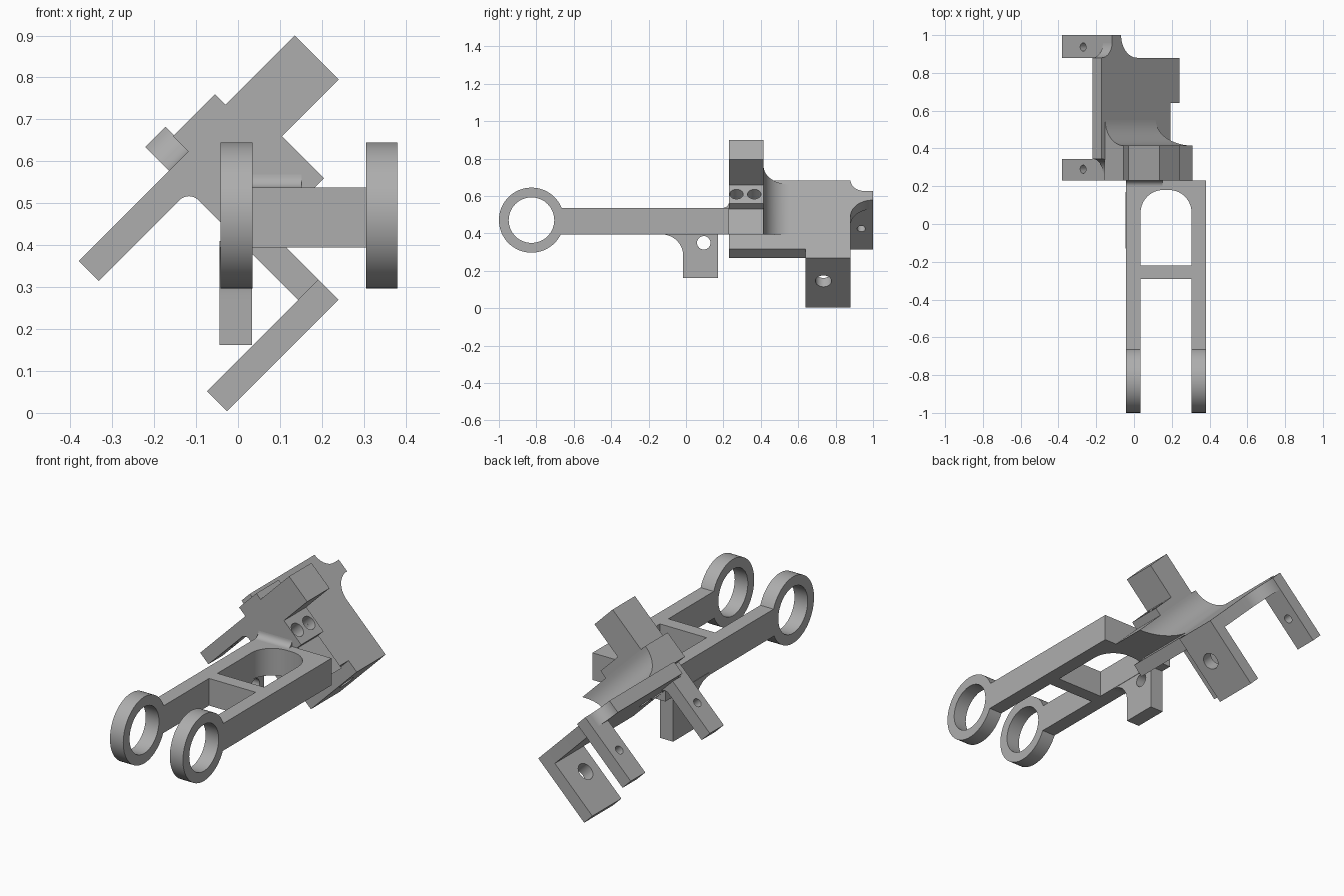
import bpy, bmesh
from math import cos, sin, radians, sqrt

cube = bpy.data.objects.get("Cube")
if cube:
    bpy.data.objects.remove(cube, do_unlink=True)

K = sqrt(2)
grey = bpy.data.materials.new("plain grey")
grey.use_nodes = True
COLOUR = (0.42, 0.42, 0.42, 1)
grey.diffuse_color = COLOUR
grey.node_tree.nodes["Principled BSDF"].inputs["Base Color"].default_value = COLOUR
parts = []


def arc(ca, cb, r, start, end, n=14, ka=1, kb=1):
    """Points on an arc; ka and kb stretch for the tilted axes."""
    steps = [radians(start + (end - start) * i / n) for i in range(n + 1)]
    return [(ca + r * ka * cos(t), cb + r * kb * sin(t)) for t in steps]


def prism(name, points, place, lo, hi, keep=True):
    """Extrude a profile from lo to hi; place turns (a, b, t) into x, y, z."""
    bm = bmesh.new()
    ends = [[bm.verts.new(place(a, b, t)) for a, b in points] for t in (lo, hi)]
    for loop in ends:
        bm.faces.new(loop)
    n = len(points)
    for i in range(n):
        j = (i + 1) % n
        bm.faces.new((ends[0][i], ends[0][j], ends[1][j], ends[1][i]))
    bmesh.ops.recalc_face_normals(bm, faces=bm.faces)
    mesh = bpy.data.meshes.new(name)
    bm.to_mesh(mesh)
    bm.free()
    mesh.materials.append(grey)
    obj = bpy.data.objects.new(name, mesh)
    bpy.context.collection.objects.link(obj)
    if keep:
        parts.append(obj)
    return obj


def drill(obj, ca, cb, r, place, lo, hi, k=1):
    """Cut a round hole."""
    circle = arc(ca, cb, r, 0, 360, 32, k)[:-1]
    cutter = prism("cutter", circle, place, lo, hi, keep=False)
    cutter.hide_render = True
    mod = obj.modifiers.new("hole", "BOOLEAN")
    mod.operation, mod.solver, mod.object = "DIFFERENCE", "EXACT", cutter
    bpy.context.view_layer.objects.active = obj
    bpy.ops.object.modifier_apply(modifier=mod.name)
    bpy.data.objects.remove(cutter, do_unlink=True)


def rect(a0, b0, a1, b1):
    return [(a0, b0), (a1, b0), (a1, b1), (a0, b1)]


def tilt(s, d, y):
    """Bracket axes: s = x + z, d = x - z."""
    return ((s + d) / 2, y, (s - d) / 2)


def along_x(y, z, x):
    return (x, y, z)


def along_z(x, y, z):
    return (x, y, z)


def along_s(d, y, s):
    return tilt(s, d, y)


def along_d(s, y, d):
    return tilt(s, d, y)


# Fork: two bars with ring ends
LOW, HIGH = 0.395, 0.537
BARS = {"right": (-0.042, 0.035), "left": (0.305, 0.381)}
for side, (x0, x1) in BARS.items():
    prism(side + "_bar", rect(-0.69, LOW, 0.23, HIGH), along_x, x0, x1)
    ring = prism(side + "_ring", arc(-0.826, 0.471, 0.174, 0, 360, 64)[:-1], along_x, x0, x1)
    drill(ring, -0.826, 0.471, 0.122, along_x, x0 - 0.1, x1 + 0.1)

# Cross bar and rounded end web
prism("cross_bar", rect(0.03, -0.29, 0.31, -0.22), along_z, LOW, HIGH)
web = [(0.035, 0.23), (0.035, 0.06)] + arc(0.155, 0.06, 0.12, 180, 90)
web += arc(0.185, 0.06, 0.12, 90, 0) + [(0.305, 0.23)]
prism("end_web", web, along_z, LOW, HIGH)

# Hanging tab under the right bar
tab = [(0.17, 0.41), (0.17, 0.162), (-0.015, 0.162)]
tab += arc(-0.13, 0.28, 0.115, 0, 90) + [(-0.13, 0.41)]
tab = prism("hanging_tab", tab, along_x, -0.044, 0.033)
drill(tab, 0.095, 0.35, 0.036, along_x, -0.2, 0.2)

# Small fillet where the fork meets the block
root = [(0.24, 0.53), (0.2, 0.53)] + arc(0.198, 0.569, 0.032, 270, 360, 8) + [(0.24, 0.569)]
prism("root_fillet", root, along_x, -0.042, 0.182 - 0.03)

# Tilted plate
S0, S1 = 0.413, 0.51
outline = [(-0.742, 0.23), (-0.125, 0.23), (-0.125, 0.64), (-0.03, 0.64), (-0.03, 0.88)]
outline += arc(-0.477, 1.0, 0.12, 270, 180, ka=K)
outline += [(-0.742, 1.0)]
outline += arc(-0.855, 0.96, 0.08, 0, -90, ka=K)
outline += arc(-0.855, 0.265, 0.08, 90, 0, ka=K)
prism("tilted_plate", outline, along_s, S0, S1)

# Two narrow arms and one wide leg, each with a hole
bend = [(-0.018, -0.742), (S1, -0.742), (S1, -0.602), (S0, -0.602)]
bend += arc(0.368, -0.602, 0.045, 0, -90, 8) + [(-0.018, -0.647)]
straight = rect(-0.018, -0.742, S1, -0.647)
wide = rect(-0.022, -0.125, S1, -0.03)
for name, shape, y0, y1, hole_s, hole_y, r in (
        ("front_arm", bend, 0.23, 0.345, 0.203, 0.29, 0.022),
        ("rear_arm", straight, 0.88, 1.0, 0.203, 0.937, 0.022),
        ("wide_leg", wide, 0.64, 0.88, 0.26, 0.735, 0.043)):
    arm = prism(name, shape, tilt, y0, y1)
    drill(arm, hole_s, hole_y, r, along_d, -1, 0.2, K)

# Stepped block with the upright stub, flat where it meets the fork underside
FLAT = 2 * LOW
steps = [(0.505, -0.815), (0.705, -0.815), (0.705, -0.765), (1.035, -0.765),
         (1.035, -0.555), (0.765, -0.555), (0.765, -0.355), (0.705, -0.355),
         (0.705, 0.705 - FLAT), (0.505, 0.505 - FLAT)]
block = prism("stepped_block", steps, tilt, 0.23, 0.415)
plate = bpy.data.objects["tilted_plate"]
for y in (0.27, 0.365):
    for obj in (block, plate):
        drill(obj, -0.455, y, 0.036, along_s, 0.3, 0.9, K)

# Large fillet from the block down to the plate
R = 0.138
curve = [(0.5, 0.4), (0.705, 0.4)] + arc(0.705, 0.415 + R, R, 270, 180, 18, ka=K) + [(0.5, 0.415 + R)]
prism("block_fillet", curve,
      lambda s, y, t: tilt(s, -0.815 if t == 0 else s - FLAT, y), 0, 1)

# Smooth curves, sharp edges
bpy.ops.object.select_all(action="DESELECT")
for obj in parts:
    obj.select_set(True)
bpy.context.view_layer.objects.active = parts[0]
bpy.ops.object.shade_smooth_by_angle(angle=radians(30))
